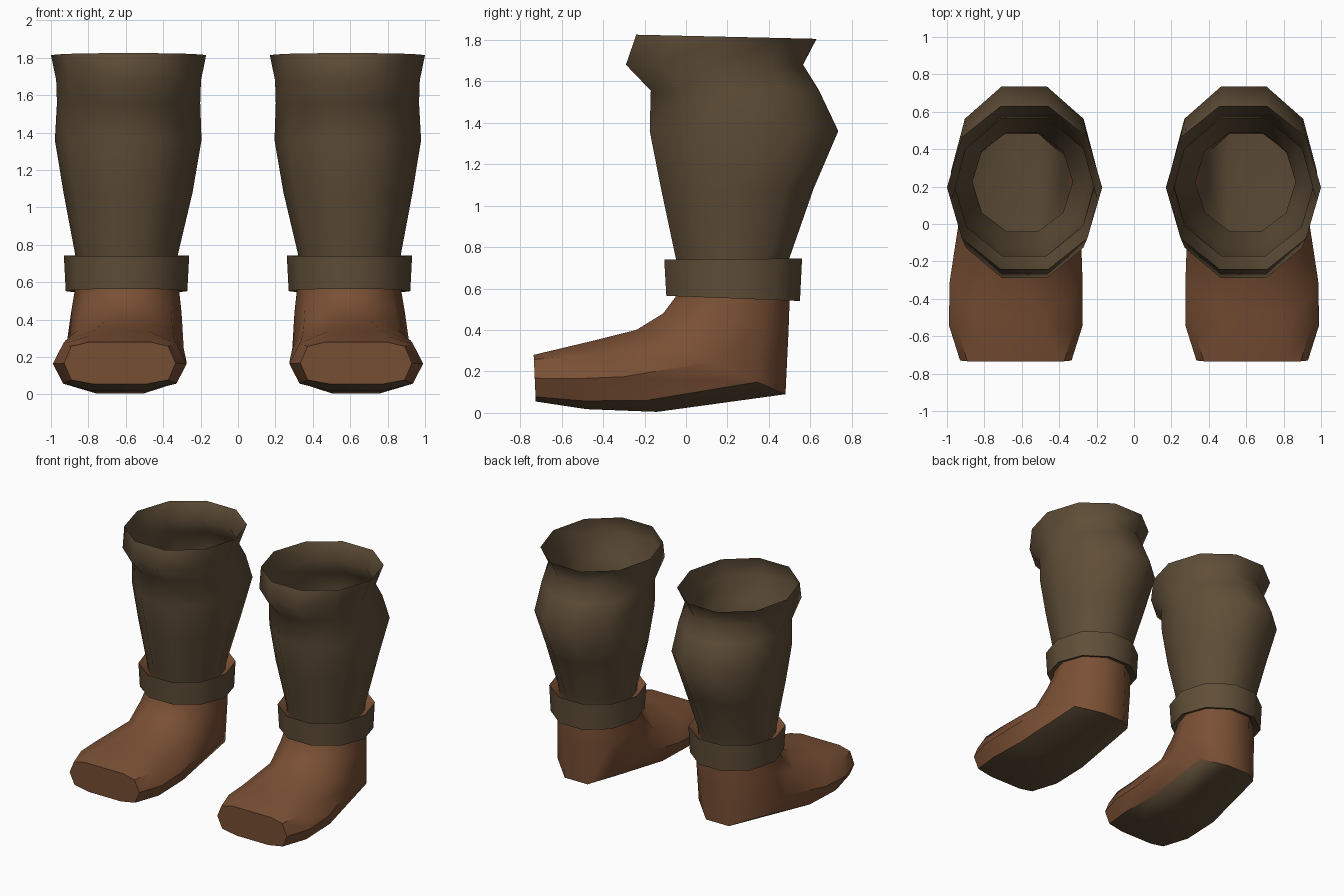
import bpy
import math

cube = bpy.data.objects.get("Cube")
if cube:
    bpy.data.objects.remove(cube)


def material(name, rgb):
    mat = bpy.data.materials.new(name)
    mat.use_nodes = True
    color = (*rgb, 1)
    mat.diffuse_color = color
    mat.node_tree.nodes["Principled BSDF"].inputs["Base Color"].default_value = color
    return mat


OLIVE = material("dark olive cloth", (0.115, 0.076, 0.039))
BROWN = material("brown leather", (0.195, 0.08, 0.035))


def ring(front, back, half, cx, box=0.0):
    """Ten-sided loop between a front and a back (y, z) point; box squares it off."""
    flat, corner, depth = 0.31 + 0.25 * box, 0.81 + 0.06 * box, 0.62 + 0.18 * box
    side = [(flat, 1), (corner, depth), (1, 0), (corner, -depth), (flat - 0.1 * box, -1)]
    loop = side + [(-u, v) for u, v in reversed(side)]
    points = []
    for u, v in loop:
        t = (1 - v) / 2
        y, z = (f + (b - f) * t for f, b in zip(front, back))
        points.append((cx + u * half, y, z))
    return points


def loft(name, rings, rule, angle, cap=False):
    """Skin the rings, colour faces by rule(row, column), and mirror to the other boot."""
    n = len(rings[0])
    verts = [p for r in rings for p in r]
    faces, slots = [], []
    for row in range(len(rings) - 1):
        for col in range(n):
            nxt = (col + 1) % n
            a, b = row * n, (row + 1) * n
            faces.append((b + col, b + nxt, a + nxt, a + col))
            slots.append(rule(row, col))
    if cap:
        faces.append(tuple(reversed(range(len(verts) - n, len(verts)))))
        slots.append(1)
    mesh = bpy.data.meshes.new(name)
    mesh.from_pydata(verts, [], faces)
    mesh.materials.append(OLIVE)
    mesh.materials.append(BROWN)
    for poly, slot in zip(mesh.polygons, slots):
        poly.material_index = slot
    obj = bpy.data.objects.new(name, mesh)
    bpy.context.collection.objects.link(obj)
    bpy.ops.object.select_all(action="DESELECT")
    obj.select_set(True)
    bpy.context.view_layer.objects.active = obj
    bpy.ops.object.shade_smooth_by_angle(angle=math.radians(angle))
    mirror = obj.modifiers.new("other boot", "MIRROR")
    mirror.use_mirror_merge = False
    return obj


# Open cloth shaft with a folded top and a bulging calf
loft("boot_shaft", [
    ring((-0.24, 1.825), (0.63, 1.805), 0.415, 0.585),
    ring((-0.29, 1.68), (0.565, 1.68), 0.387, 0.585),
    ring((-0.17, 1.555), (0.64, 1.56), 0.383, 0.585),
    ring((-0.175, 1.36), (0.735, 1.36), 0.392, 0.587),
    ring((-0.12, 1.08), (0.615, 1.08), 0.345, 0.588),
    ring((-0.05, 0.75), (0.5, 0.75), 0.275, 0.596),
    ring((-0.04, 0.7), (0.49, 0.7), 0.268, 0.596),
], lambda row, col: 0, 60)

# Ankle cuff with a leather lining on its upper ledge
loft("ankle_cuff", [
    ring((-0.04, 0.69), (0.49, 0.69), 0.268, 0.596),
    ring((-0.105, 0.74), (0.56, 0.745), 0.335, 0.596),
    ring((-0.095, 0.565), (0.55, 0.54), 0.325, 0.596),
    ring((-0.05, 0.58), (0.5, 0.56), 0.28, 0.596),
], lambda row, col: 1 if row == 0 else 0, 45)

# Leather foot: loops swing from the level ankle round to the upright toe,
# with a darker sole on the bottom three strips
loft("boot_foot", [
    ring((-0.04, 0.7), (0.49, 0.7), 0.268, 0.596),
    ring((-0.05, 0.56), (0.5, 0.54), 0.28, 0.594),
    ring((-0.11, 0.48), (0.495, 0.4), 0.295, 0.597),
    ring((-0.24, 0.4), (0.48, 0.09), 0.315, 0.605),
    ring((-0.47, 0.343), (-0.14, 0.005), 0.355, 0.63, 0.3),
    ring((-0.6, 0.312), (-0.48, 0.018), 0.358, 0.632, 0.6),
    ring((-0.735, 0.28), (-0.725, 0.055), 0.298, 0.632, 1.0),
], lambda row, col: 0 if row >= 3 and col in (3, 4, 5) else 1, 45, cap=True)
